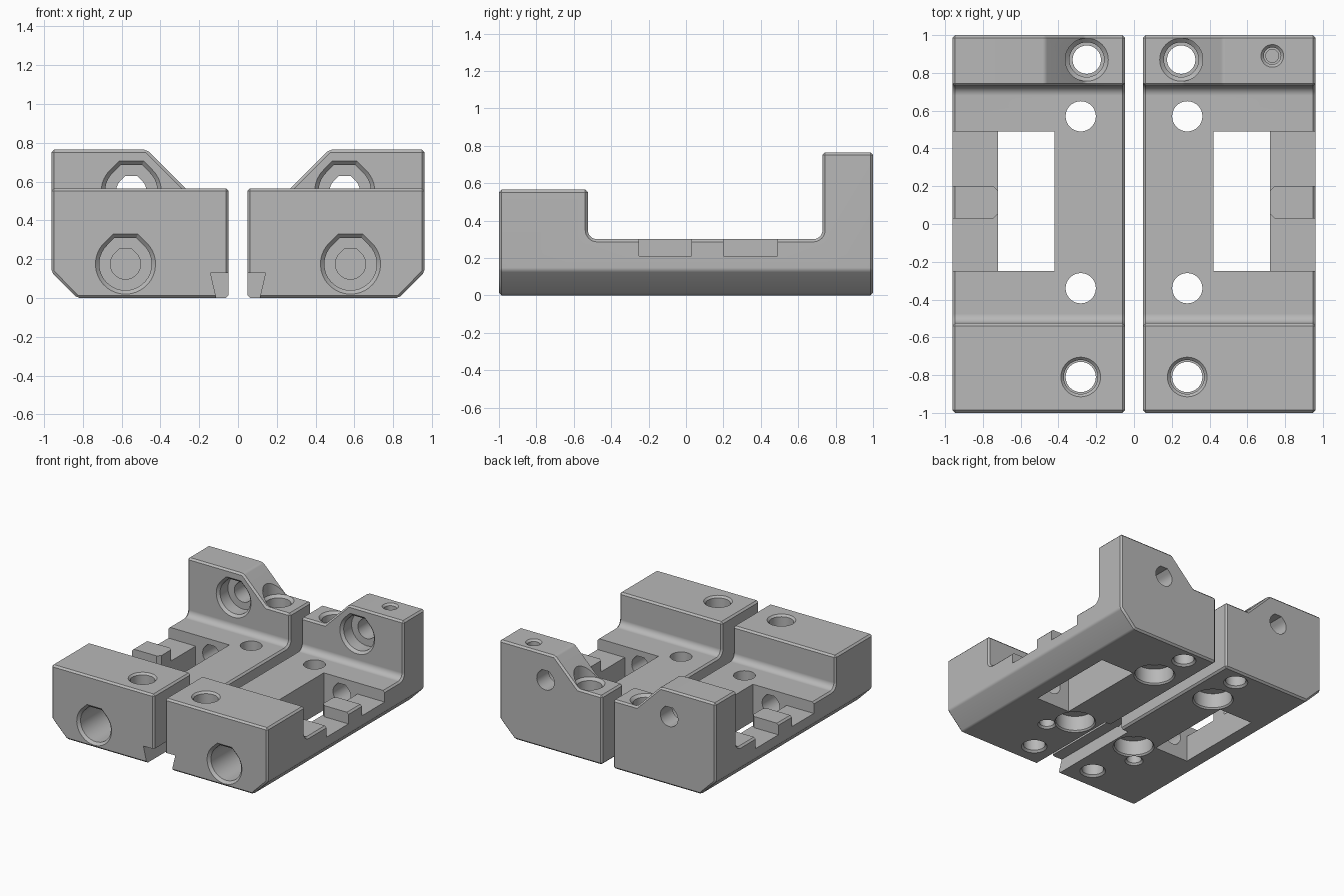
import bpy, bmesh, math
from mathutils import Matrix

if "Cube" in bpy.data.objects:
    bpy.data.objects.remove(bpy.data.objects["Cube"])

grey = bpy.data.materials.new("plain grey")
grey.use_nodes = True
colour = (0.48, 0.48, 0.48, 1)
grey.diffuse_color = colour
grey.node_tree.nodes["Principled BSDF"].inputs["Base Color"].default_value = colour

PLACE = {"X": lambda u, v, t: (t, u, v),
         "Y": lambda u, v, t: (u, t, v),
         "Z": lambda u, v, t: (u, v, t)}


def loft(name, axis, rings):
    """Solid through rings of (outline, position along axis)."""
    bm = bmesh.new()
    loops = [[bm.verts.new(PLACE[axis](u, v, t)) for u, v in pts] for pts, t in rings]
    n = len(loops[0])
    for a, b in zip(loops, loops[1:]):
        for i in range(n):
            j = (i + 1) % n
            bm.faces.new((a[i], a[j], b[j], b[i]))
    bm.faces.new(loops[0])
    bm.faces.new(loops[-1])
    bmesh.ops.recalc_face_normals(bm, faces=bm.faces)
    mesh = bpy.data.meshes.new(name)
    bm.to_mesh(mesh)
    bm.free()
    mesh.materials.append(grey)
    ob = bpy.data.objects.new(name, mesh)
    bpy.context.scene.collection.objects.link(ob)
    return ob


def prism(name, axis, pts, a, b):
    return loft(name, axis, [(pts, a), (pts, b)])


def box(name, x, y, z):
    return prism(name, "Z", [(x[0], y[0]), (x[1], y[0]), (x[1], y[1]), (x[0], y[1])], *z)


def circle(c, r, n=40):
    return [(c[0] + r * math.cos(k * math.tau / n), c[1] + r * math.sin(k * math.tau / n))
            for k in range(n)]


def flat_top(c, r, n=28):
    """Round below, with 45 degree shoulders and a flat roof."""
    pts = []
    for k in range(n + 1):
        a = math.radians(135 + 270 * k / n)
        pts.append((c[0] + r * math.cos(a), c[1] + r * math.sin(a)))
    w = r * math.tan(math.pi / 8)
    return pts + [(c[0] + w, c[1] + r), (c[0] - w, c[1] + r)]


def bore(axis, c, stations, shape=circle):
    return loft("bore_cutter", axis, [(shape(c, r), t) for t, r in stations])


def cut(ob, cutters):
    """Subtract every cutter, then delete it."""
    for c in cutters:
        c.hide_render = True
        m = ob.modifiers.new("cut", "BOOLEAN")
        m.operation = "DIFFERENCE"
        m.solver = "EXACT"
        m.object = c
    bake(ob)
    for c in cutters:
        bpy.data.objects.remove(c)


def bake(ob):
    bpy.context.view_layer.update()
    deps = bpy.context.evaluated_depsgraph_get()
    mesh = bpy.data.meshes.new_from_object(ob.evaluated_get(deps))
    ob.modifiers.clear()
    ob.data = mesh


def fillet(cy, cz, r, start, n=8):
    return [(cy + r * math.cos(math.radians(start + 90 * k / n)),
             cz + r * math.sin(math.radians(start + 90 * k / n))) for k in range(n + 1)]


IN, OUT = 0.048, 0.962

# Body: side profile with a front block, low bed and tall back block
R = 0.05
profile = [(-1, 0), (1, 0), (1, 0.765), (0.73, 0.765)]
profile += fillet(0.73 - R, 0.30 + R, R, 0)[::-1][-1:]
profile += fillet(0.73 - R, 0.30 + R, R, 270)[::-1][1:]
profile += fillet(-0.525 + R, 0.30 + R, R, 180)[::-1]
profile += [(-0.525, 0.565), (-1, 0.565)]
body = prism("left_bracket", "X", profile, IN, OUT)

# Sloped shoulder on the back block and chamfer along the outer bottom edge
cut(body, [
    prism("shoulder_cutter", "Y", [(-0.1, 0.555), (0.26, 0.555), (0.67, 0.965), (-0.1, 0.965)], 0.65, 1.1),
    prism("corner_cutter", "Y", [(0.73, -0.1), (1.06, -0.1), (1.06, 0.232)], -1.1, 1.1),
])
bev = body.modifiers.new("edge", "BEVEL")
bev.width = 0.014
bev.limit_method = "ANGLE"
bev.angle_limit = math.radians(30)
bake(body)

cutters = [
    # Window and the two dips in its outer wall
    box("window_cutter", (0.42, 0.72), (-0.25, 0.49), (-0.1, 0.5)),
    prism("dip_cutter", "Z", [(0.69, -0.25), (1.1, -0.25), (1.1, 0.03), (0.745, 0.03), (0.69, 0.085)], 0.21, 0.5),
    prism("dip_cutter", "Z", [(0.69, 0.49), (1.1, 0.49), (1.1, 0.20), (0.745, 0.20), (0.69, 0.145)], 0.21, 0.5),
    # Undercut along the inner bottom edge
    prism("undercut_cutter", "Y", [(-0.1, -0.05), (0.1, -0.05), (0.142, 0.13), (-0.1, 0.13)], -1.1, -0.2),
    # Long lower bore with counterbore
    bore("Y", (0.58, 0.175), [(-1.02, 0.175), (-0.98, 0.135), (-0.6, 0.135), (-0.6, 0.078), (0.75, 0.078)], flat_top),
    # Upper bore through the back block
    bore("Y", (0.55, 0.55), [(0.71, 0.175), (0.75, 0.135), (0.85, 0.135), (0.85, 0.078), (1.1, 0.078)], flat_top),
    # Vertical bores at front and back
    bore("Z", (0.282, -0.81), [(-0.02, 0.115), (0.015, 0.08), (0.45, 0.08), (0.45, 0.09), (0.55, 0.09), (0.60, 0.14)]),
    bore("Z", (0.25, 0.87), [(-0.02, 0.11), (0.015, 0.075), (0.45, 0.075), (0.45, 0.092), (0.535, 0.092),
                             (0.555, 0.114), (0.9, 0.114)]),
    # Small blind bore underneath
    bore("Z", (0.42, -0.5), [(-0.02, 0.085), (0.015, 0.055), (0.12, 0.055)]),
]
# Bed holes with recesses for screw heads underneath
for y in (0.57, -0.34):
    cutters.append(bore("Z", (0.282, y), [(-0.02, 0.17), (0.012, 0.142), (0.13, 0.142), (0.13, 0.08), (0.5, 0.08)]))
cut(body, cutters)

# Mirrored partner
mate = bpy.data.objects.new("right_bracket", body.data.copy())
bpy.context.scene.collection.objects.link(mate)
mate.data.transform(Matrix.Scale(-1, 4, (1, 0, 0)))
mate.data.flip_normals()

# Small top hole on one side only
cut(body, [bore("Z", (0.732, 0.89), [(0.60, 0.034), (0.68, 0.034), (0.68, 0.045), (0.75, 0.045), (0.785, 0.08)])])

for ob in (body, mate):
    bpy.ops.object.select_all(action="DESELECT")
    ob.select_set(True)
    bpy.context.view_layer.objects.active = ob
    bpy.ops.object.shade_smooth_by_angle(angle=math.radians(25))
    wn = ob.modifiers.new("even_shading", "WEIGHTED_NORMAL")
    wn.keep_sharp = True
